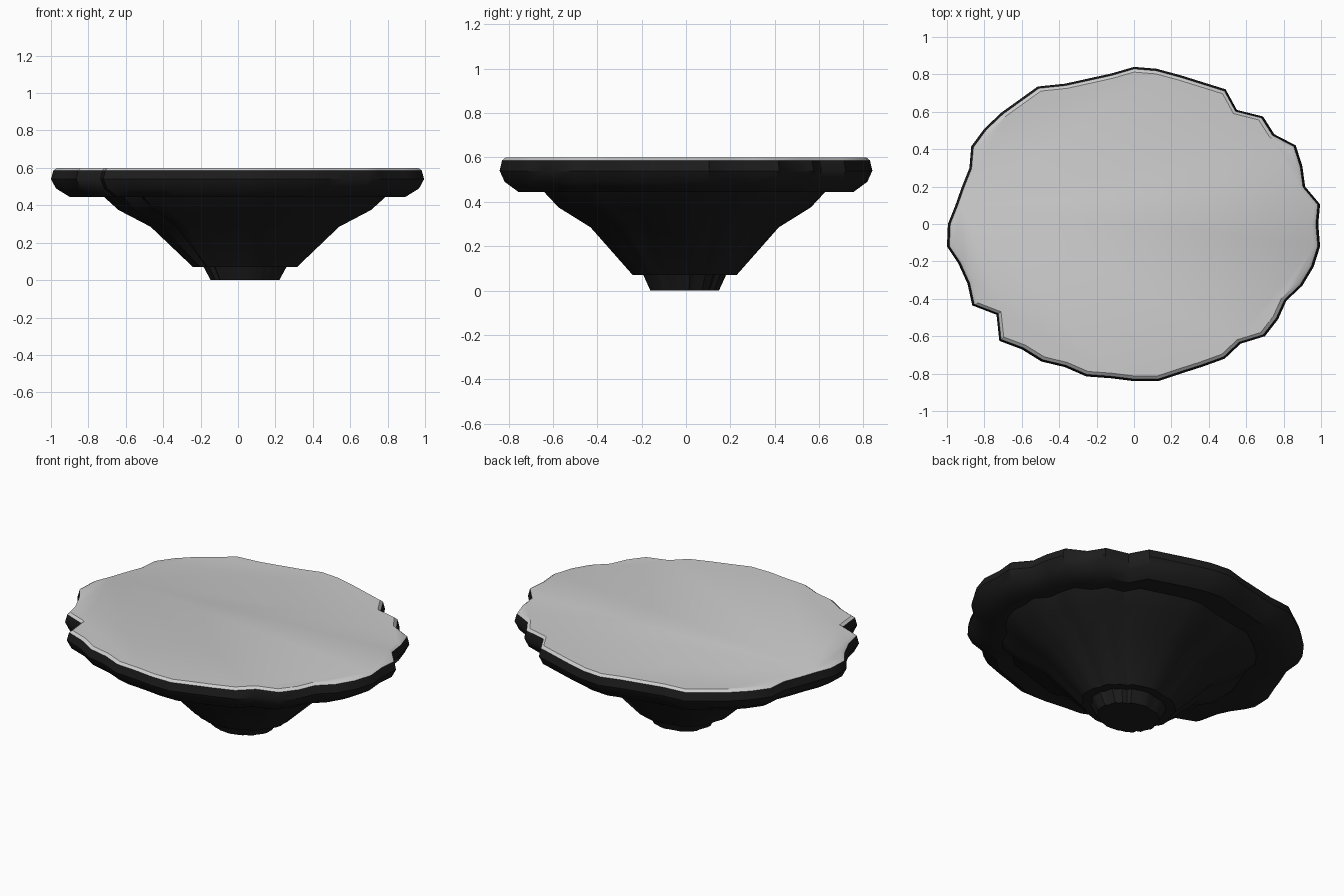
import bpy, math

if "Cube" in bpy.data.objects:
    bpy.data.objects.remove(bpy.data.objects["Cube"])

# Ragged rim outline seen from above (clockwise from the back)
OUTLINE = [(0, .84), (.12, .83), (.25, .795), (.49, .72), (.55, .61), (.69, .575),
           (.75, .48), (.865, .42), (.90, .31), (.915, .20), (.995, .105), (.985, 0),
           (.995, -.12), (.96, -.23), (.90, -.33), (.815, -.41), (.77, -.51), (.70, -.60),
           (.57, -.64), (.485, -.72), (.36, -.765), (.25, -.80), (.13, -.84), (0, -.84),
           (-.12, -.825), (-.255, -.815), (-.37, -.765), (-.495, -.735), (-.60, -.67),
           (-.72, -.625), (-.735, -.485), (-.865, -.435), (-.89, -.32), (-.94, -.21),
           (-1, -.12), (-.995, 0), (-.955, .10), (-.92, .20), (-.88, .30), (-.87, .415),
           (-.80, .51), (-.71, .595), (-.515, .735), (-.37, .75), (-.12, .805)]


def loft(name, rings, cap_bottom, cap_top, mat=None):
    """Stack scaled copies of the outline: (scale, z, x shift, y shift), bottom to top."""
    n = len(OUTLINE)
    verts = [(x * s + dx, y * s + dy, z) for s, z, dx, dy in rings
             for x, y in reversed(OUTLINE)]
    faces = [(r * n + i, r * n + (i + 1) % n, (r + 1) * n + (i + 1) % n, (r + 1) * n + i)
             for r in range(len(rings) - 1) for i in range(n)]
    if cap_bottom:
        faces.append(tuple(reversed(range(n))))
    if cap_top:
        faces.append(tuple(range(len(verts) - n, len(verts))))
    mesh = bpy.data.meshes.new(name)
    mesh.from_pydata(verts, [], faces)
    mesh.update()
    obj = bpy.data.objects.new(name, mesh)
    bpy.context.collection.objects.link(obj)
    if mat:
        mesh.materials.append(mat)
    bpy.ops.object.select_all(action='DESELECT')
    obj.select_set(True)
    bpy.context.view_layer.objects.active = obj
    bpy.ops.object.shade_smooth_by_angle(angle=math.radians(35))
    return obj


rock = bpy.data.materials.new("dark_rock")
rock.diffuse_color = (.012, .012, .012, 1)
rock.use_nodes = True
rock.node_tree.nodes["Principled BSDF"].inputs["Base Color"].default_value = rock.diffuse_color

# Dark tapering underside: foot, cone, flat ledge and rounded rim
O = (.038, -.006)
loft("rock_base", [(.184, 0, *O), (.222, .07, *O), (.279, .07, *O), (.505, .285, *O),
                   (.677, .375, *O), (.755, .445, *O), (.9, .445, 0, 0),
                   (.973, .49, 0, 0), (1, .54, 0, 0), (.987, .587, 0, 0)],
     True, False, rock)

# Pale bevelled top surface
loft("top_surface", [(.987, .587, 0, 0), (.967, .6, 0, 0)], False, True)
